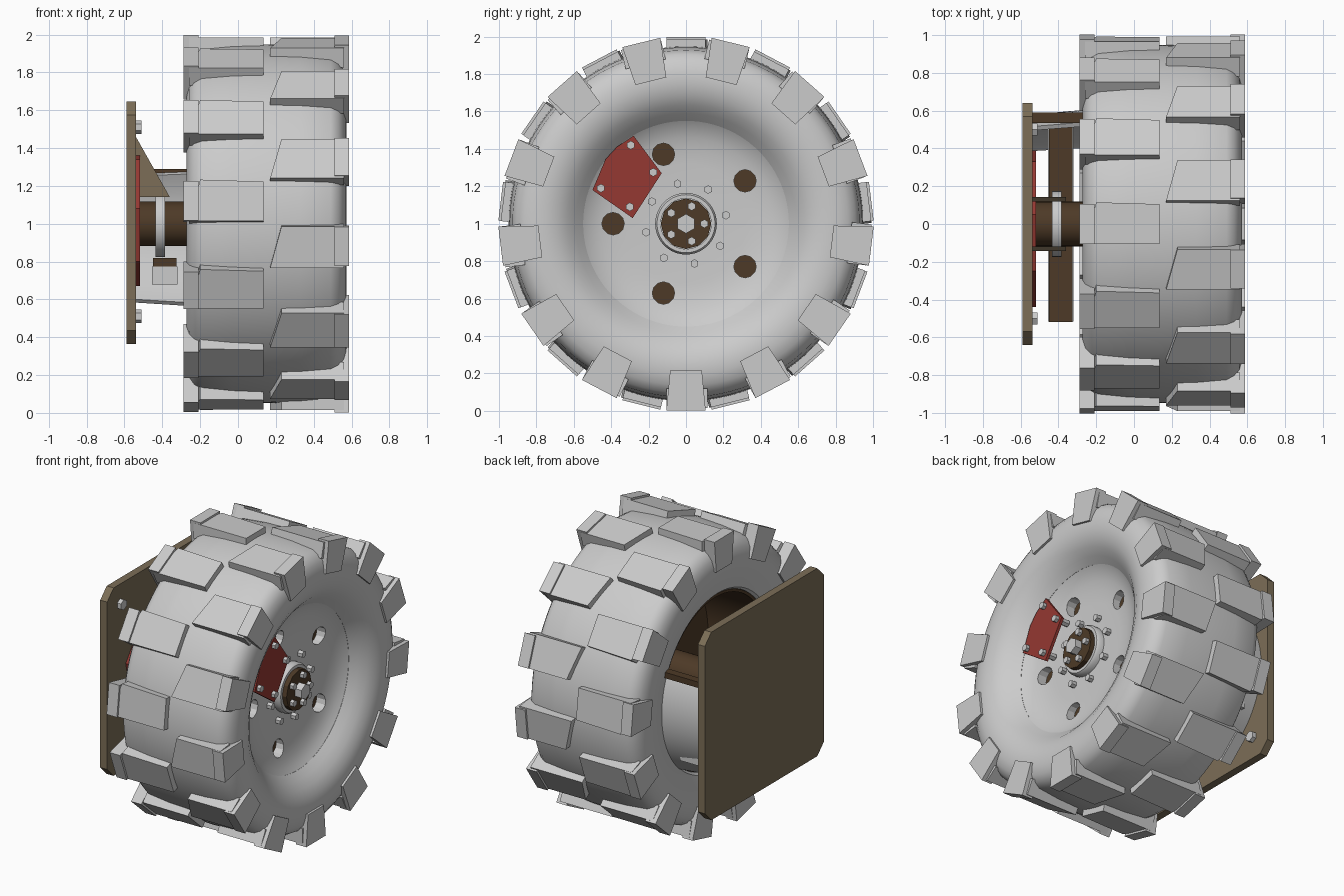
import bpy, bmesh, math
from mathutils import Vector

if "Cube" in bpy.data.objects:
    bpy.data.objects.remove(bpy.data.objects["Cube"])

CZ = 1.0  # axle height; the axle runs along x


def material(name, col):
    m = bpy.data.materials.new(name)
    m.diffuse_color = (*col, 1)
    m.use_nodes = True
    m.node_tree.nodes["Principled BSDF"].inputs["Base Color"].default_value = m.diffuse_color
    return m


GREY = material("light grey", (0.6, 0.6, 0.6))
TAN = material("tan", (0.2, 0.155, 0.095))
BROWN = material("dark brown", (0.075, 0.042, 0.02))
RED = material("red", (0.3, 0.04, 0.032))


def finish(name, bm, mat, smooth=False):
    bmesh.ops.remove_doubles(bm, verts=bm.verts, dist=1e-5)
    bmesh.ops.recalc_face_normals(bm, faces=bm.faces)
    me = bpy.data.meshes.new(name)
    bm.to_mesh(me)
    bm.free()
    me.materials.append(mat)
    ob = bpy.data.objects.new(name, me)
    bpy.context.collection.objects.link(ob)
    if smooth:
        bpy.ops.object.select_all(action='DESELECT')
        ob.select_set(True)
        bpy.context.view_layer.objects.active = ob
        bpy.ops.object.shade_smooth_by_angle(angle=math.radians(35))
    return ob


def bridge(bm, a, b):
    """Closed prism between two matching loops of points."""
    va = [bm.verts.new(p) for p in a]
    vb = [bm.verts.new(p) for p in b]
    bm.faces.new(va)
    bm.faces.new(vb[::-1])
    n = len(va)
    for i in range(n):
        j = (i + 1) % n
        bm.faces.new((va[i], vb[i], vb[j], va[j]))


def plate_x(bm, pts, x0, x1):
    """Outline in (y, z), thickened along x."""
    bridge(bm, [(x0, y, z) for y, z in pts], [(x1, y, z) for y, z in pts])


def polygon(y, z, r, n, turn=0.0):
    return [(y + r * math.cos(turn + math.tau * i / n),
             z + r * math.sin(turn + math.tau * i / n)) for i in range(n)]


def box(bm, x, y, z):
    plate_x(bm, [(y[0], z[0]), (y[1], z[0]), (y[1], z[1]), (y[0], z[1])], *x)


def lathe(name, profile, mat, n=72, closed=True):
    """Revolve (x, radius) points about the axle."""
    bm = bmesh.new()
    rings = []
    for i in range(n):
        a = math.tau * i / n
        rings.append([bm.verts.new((x, r * math.cos(a), CZ + r * math.sin(a))) for x, r in profile])
    m = len(profile)
    for i in range(n):
        p, q = rings[i], rings[(i + 1) % n]
        for k in range(m if closed else m - 1):
            l = (k + 1) % m
            if profile[k][1] < 1e-6 and profile[l][1] < 1e-6:
                continue
            f = [p[k], q[k], q[l], p[l]]
            bm.faces.new(f)
    bmesh.ops.dissolve_degenerate(bm, dist=1e-6, edges=bm.edges)
    return finish(name, bm, mat, True)


def rod(name, x0, x1, r, mat, n=32, smooth=True):
    bm = bmesh.new()
    plate_x(bm, polygon(0, CZ, r, n), x0, x1)
    return finish(name, bm, mat, smooth)


def bolts(name, centres, x0, x1, r, mat=GREY):
    bm = bmesh.new()
    for y, z in centres:
        plate_x(bm, polygon(y, z, r, 6, math.pi / 6), x0, x1)
    return finish(name, bm, mat)


# Tyre carcass
lathe("tyre", [(0.45, 0.55), (0.49, 0.59), (0.53, 0.635), (0.56, 0.69), (0.573, 0.75), (0.572, 0.81),
               (0.558, 0.865), (0.53, 0.905), (0.49, 0.928), (0.33, 0.943), (0.15, 0.948),
               (-0.03, 0.943), (-0.19, 0.928), (-0.23, 0.905), (-0.258, 0.865), (-0.272, 0.81),
               (-0.273, 0.75), (-0.26, 0.67), (-0.24, 0.60), (-0.22, 0.585), (0.35, 0.585)], GREY, 96)

# Dished wheel disc with five round holes
disc = lathe("wheel_disc", [(0.455, 0.56), (0.425, 0.52), (0.402, 0.46), (0.388, 0.40), (0.38, 0.32),
                            (0.38, 0.1), (0.33, 0.1), (0.33, 0.59), (0.40, 0.59)], GREY, 96)
bm = bmesh.new()
for k in range(5):
    a = math.radians(36 + 72 * k)
    plate_x(bm, polygon(0.39 * math.cos(a), CZ + 0.39 * math.sin(a), 0.06, 12), 0.2, 0.6)
cutter = finish("hole_cutter", bm, GREY)
cutter.hide_render = True
mod = disc.modifiers.new("holes", 'BOOLEAN')
mod.operation = 'DIFFERENCE'
mod.object = cutter
mod.solver = 'EXACT'
bpy.ops.object.select_all(action='DESELECT')
bpy.context.view_layer.objects.active = disc
disc.select_set(True)
bpy.ops.object.modifier_apply(modifier=mod.name)
bpy.data.objects.remove(cutter)

# Dark liner inside the rim, open towards the mounting plate
lathe("rim_liner", [(-0.22, 0.584), (-0.22, 0.565), (0.23, 0.565), (0.23, 0.08), (0.26, 0.08), (0.26, 0.584)],
      BROWN)


# Tread blocks: a skewed slab across the tread and a lug down the sidewall
def tread(name, first, slab, slab_r, lug_x, low_r):
    bm = bmesh.new()
    for k in range(13):
        a = math.radians(first) + math.tau * k / 13
        c, s = math.cos(a), math.sin(a)

        def put(x, t, r):
            return Vector((x, r * c - t * s, CZ + r * s + t * c))
        bridge(bm, [put(x, t, 0.88) for x, t in slab], [put(x, t, slab_r) for x, t in slab])
        lug = [(-0.085, low_r), (0.085, low_r), (0.105, 0.998), (-0.105, 0.998)]
        bridge(bm, [put(lug_x[0], t, r) for t, r in lug], [put(lug_x[1], t, r) for t, r in lug])
    finish(name, bm, GREY)


tread("outer_tread", -90, [(0.17, 0.115), (0.23, -0.105), (0.56, -0.105), (0.56, 0.115)],
      0.985, (0.51, 0.588), 0.785)
tread("inner_tread", 90, [(-0.26, 0.105), (-0.20, -0.115), (0.135, -0.105), (0.135, 0.105)],
      0.985, (-0.288, -0.21), 0.785)

# Hub: grey collar, brown cap and fasteners
lathe("hub_collar", [(0.37, 0.165), (0.415, 0.165), (0.43, 0.155), (0.43, 0.135), (0.37, 0.135)], GREY, 40)
rod("hub_cap", 0.3, 0.46, 0.135, BROWN, 12, False)
bolts("hub_centre_nut", [(0, CZ)], 0.45, 0.51, 0.052)


def ring(r, n, deg):
    return [(r * math.cos(math.radians(deg) + math.tau * i / n),
             CZ + r * math.sin(math.radians(deg) + math.tau * i / n)) for i in range(n)]


bolts("hub_cap_bolts", ring(0.098, 5, 0), 0.45, 0.485, 0.023)
bolts("wheel_bolts", ring(0.218, 8, 12), 0.37, 0.415, 0.023)

# Red cover plate on the wheel disc
bm = bmesh.new()
plate_x(bm, [(-0.28, 1.47), (-0.13, 1.27), (-0.285, 1.03), (-0.50, 1.18), (-0.43, 1.345), (-0.37, 1.41)],
        0.455, 0.475)
finish("wheel_cover_plate", bm, RED)
bolts("cover_plate_bolts", [(-0.295, 1.42), (-0.175, 1.275), (-0.30, 1.09), (-0.455, 1.19)], 0.39, 0.50, 0.023)

# Mounting plate with clipped corners, red pad and corner bolts
h, k = 0.64, 0.57
bm = bmesh.new()
plate_x(bm, [(y, 1.005 + z) for y, z in [(k, -h), (h, -k), (h, k), (k, h), (-k, h), (-h, k), (-h, -k), (-k, -h)]],
        -0.59, -0.538)
finish("mounting_plate", bm, TAN)
bm = bmesh.new()
plate_x(bm, [(0.05, 1.40), (-0.25, 1.34), (-0.44, 1.08), (-0.38, 0.80), (-0.1, 0.67), (0.2, 0.73),
             (0.39, 0.98), (0.33, 1.26)], -0.54, -0.518)
finish("mounting_pad", bm, RED)
bolts("plate_bolts", [(y, 1.01 + z) for y in (-0.5, 0.5) for z in (-0.5, 0.5)], -0.54, -0.51, 0.036)

# Axle with grey clamp ring
rod("axle", -0.53, 0.3, 0.118, BROWN)
rod("axle_clamp", -0.435, -0.385, 0.175, GREY)

# Triangular gussets either side of the axle
for name, y in (("left_gusset", 0.13), ("right_gusset", -0.13)):
    bm = bmesh.new()
    tri = [(-0.54, 1.46), (-0.36, 1.14), (-0.54, 1.14)]
    bridge(bm, [(x, y - 0.012, z) for x, z in tri], [(x, y + 0.012, z) for x, z in tri])
    finish(name, bm, TAN)

# Cross bar below the axle
bm = bmesh.new()
box(bm, (-0.45, -0.325), (-0.52, 0.525), (0.775, 0.82))
finish("cross_bar", bm, BROWN)
bm = bmesh.new()
box(bm, (-0.455, -0.32), (-0.515, 0.52), (0.68, 0.775))
finish("cross_bar_rail", bm, GREY)

# Curved guard at the rear with a dark top rail
bm = bmesh.new()
arc = [math.radians(-46 + 73 * i / 16) for i in range(17)]
outline = [(r, a) for r, seq in ((0.61, arc), (0.585, arc[::-1])) for a in seq]
bridge(bm, *[[(x, r * s * math.cos(a), CZ + r * s * math.sin(a)) for r, a in outline]
             for x, s in ((-0.54, 0.95), (-0.2, 1.0))])
finish("rear_guard", bm, GREY, True)
bm = bmesh.new()
box(bm, (-0.54, -0.24), (0.535, 0.59), (1.25, 1.29))
finish("guard_rail", bm, BROWN)
